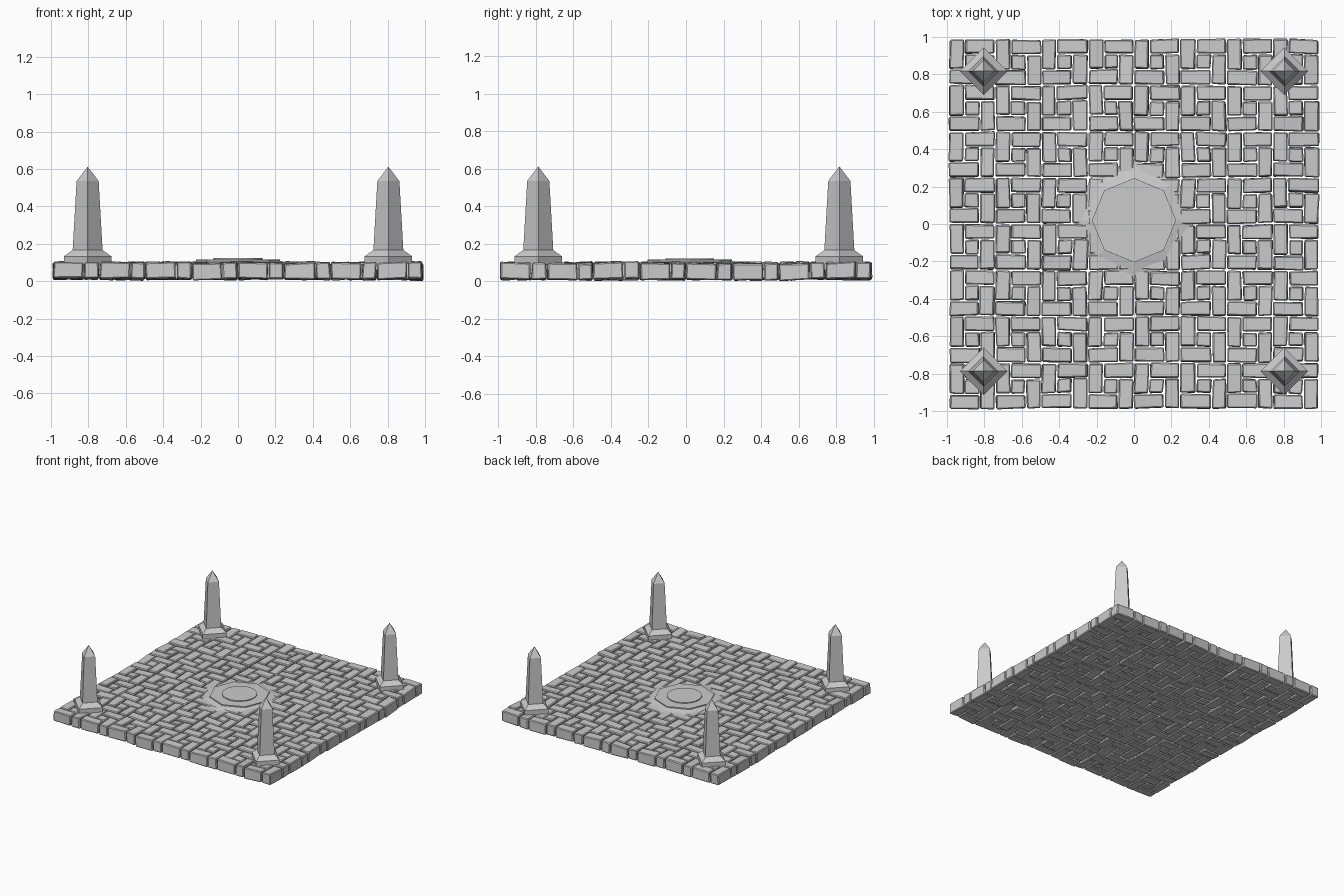
import bpy, bmesh, math, random
from mathutils import Vector, noise

if "Cube" in bpy.data.objects:
    bpy.data.objects.remove(bpy.data.objects["Cube"])

random.seed(4)
stone = bpy.data.materials.new("grey stone")
stone.diffuse_color = (0.6, 0.6, 0.6, 1)
stone.use_nodes = True
stone.node_tree.nodes["Principled BSDF"].inputs["Base Color"].default_value = stone.diffuse_color


def make_object(name, bm):
    bmesh.ops.recalc_face_normals(bm, faces=bm.faces[:])
    me = bpy.data.meshes.new(name)
    bm.to_mesh(me)
    bm.free()
    me.materials.append(stone)
    ob = bpy.data.objects.new(name, me)
    bpy.context.collection.objects.link(ob)
    return ob


def stacked_rings(name, sides, turn, profile, loc):
    """Faceted solid from (radius, height) rings; radius 0 closes to a point."""
    bm = bmesh.new()
    prev = None
    for r, z in profile:
        if r == 0:
            ring = [bm.verts.new((0, 0, z))] * sides
        else:
            ring = [bm.verts.new((r * math.cos(turn + math.tau * i / sides),
                                  r * math.sin(turn + math.tau * i / sides), z))
                    for i in range(sides)]
        if prev is None:
            bm.faces.new(ring[::-1])
        else:
            for i in range(sides):
                j = (i + 1) % sides
                if r == 0:
                    bm.faces.new((prev[i], prev[j], ring[0]))
                else:
                    bm.faces.new((prev[i], prev[j], ring[j], ring[i]))
        prev = ring
    if profile[-1][0] > 0:
        bm.faces.new(prev)
    ob = make_object(name, bm)
    ob.location = loc
    return ob


# Paving: 8 x 8 pinwheels of four long bricks around a small square one
CELLS, HALF, GAP = 8, 0.99, 0.007
CELL = 2 * HALF / CELLS
U = CELL / 3
PINWHEEL = [(0, 1, 1, 3), (1, 2, 3, 3), (2, 0, 3, 2), (0, 0, 2, 1), (1, 1, 2, 2)]
Z0, Z1 = 0.012, 0.099


def add_brick(paving, x0, y0, x1, y1):
    bm = bmesh.new()
    bmesh.ops.create_cube(bm, size=1)
    g = GAP / 2
    sx, sy, sz = x1 - x0 - 2 * g, y1 - y0 - 2 * g, Z1 - Z0
    tilt = Vector((random.uniform(-1, 1), random.uniform(-1, 1), 0)) * 0.03
    lift = random.uniform(-0.003, 0.003)
    mid = Vector(((x0 + x1) / 2, (y0 + y1) / 2, (Z0 + Z1) / 2))
    for v in bm.verts:
        v.co = Vector((v.co.x * sx, v.co.y * sy, v.co.z * sz))
        v.co.z += lift + v.co.dot(tilt)
        v.co += Vector([random.uniform(-0.0025, 0.0025) for _ in range(3)])
    bmesh.ops.bevel(bm, geom=bm.edges[:], offset=0.006, segments=1,
                    affect='EDGES', profile=0.5)
    index = {}
    for v in bm.verts:
        p = v.co + mid
        # worn, slightly heaved ground
        p += noise.noise_vector(p * 5.0) * 0.009
        p.x = max(-1, min(1, p.x))
        p.y = max(-1, min(1, p.y))
        p.z = max(0, p.z)
        index[v] = paving.verts.new(p)
    for f in bm.faces:
        paving.faces.new([index[v] for v in f.verts])
    bm.free()


paving = bmesh.new()
for cx in range(CELLS):
    for cy in range(CELLS):
        ox, oy = -HALF + cx * CELL, -HALF + cy * CELL
        for a, b, c, d in PINWHEEL:
            add_brick(paving, ox + a * U, oy + b * U, ox + c * U, oy + d * U)
make_object("paving_bricks", paving)

# Central octagonal dais with a low round disc
stacked_rings("central_dais", 8, 0,
              [(0.325, 0.03), (0.325, 0.088), (0.225, 0.108), (0.225, 0.116)],
              (0, 0.02, 0))
stacked_rings("dais_disc", 32, 0, [(0.13, 0.11), (0.13, 0.123)], (0, 0.02, 0))

# Corner obelisks, turned 45 degrees, on flared plinths
OBELISK = [(0.127, 0.06), (0.127, 0.133), (0.08, 0.166),
           (0.059, 0.535), (0, 0.612)]
for sx, side in ((-1, "left"), (1, "right")):
    for y, end in ((-0.787, "front"), (0.817, "back")):
        stacked_rings(f"obelisk_{end}_{side}", 4, 0, OBELISK, (sx * 0.804, y, 0))
